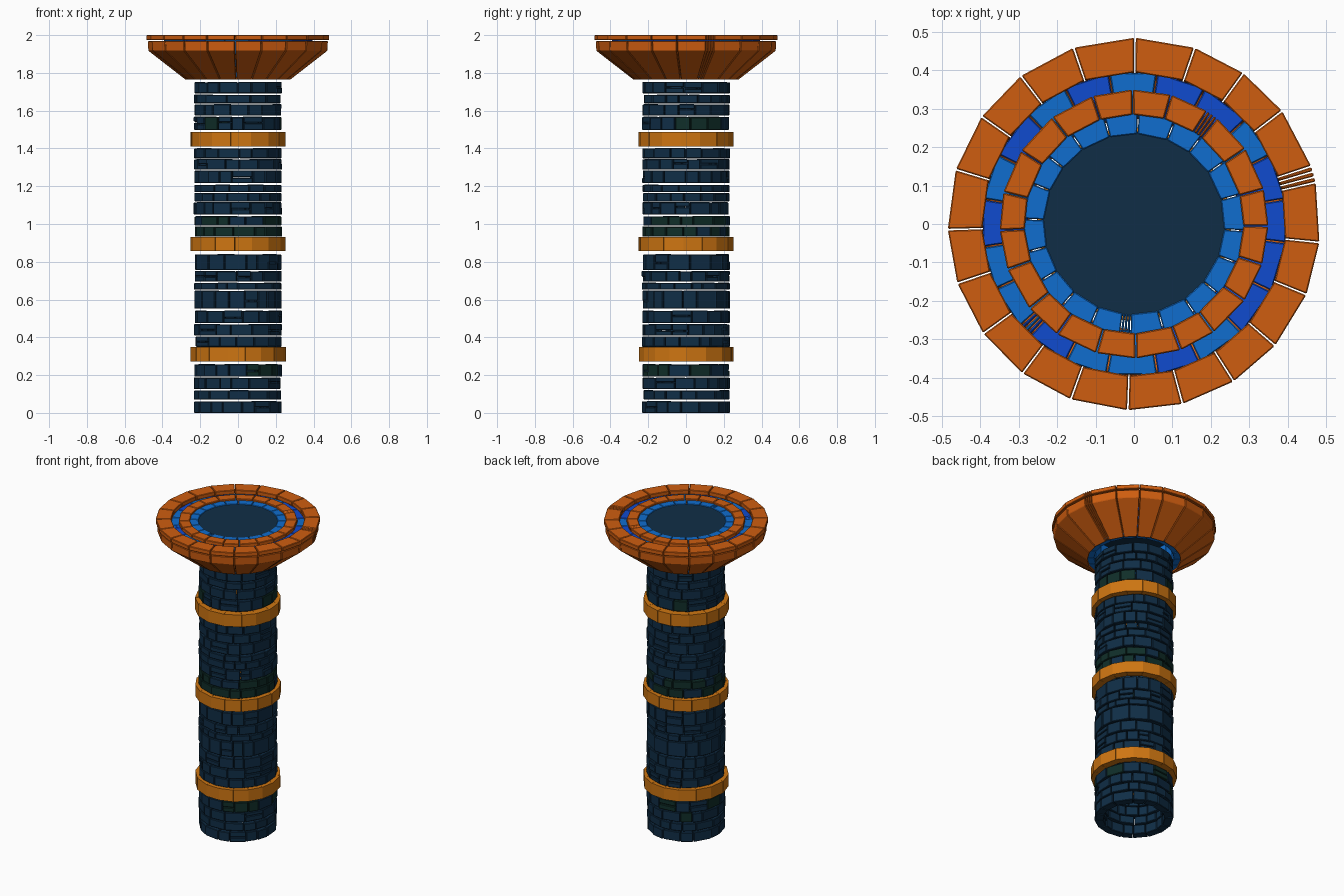
import bpy, bmesh, random
from math import cos, sin, radians

if "Cube" in bpy.data.objects:
    bpy.data.objects.remove(bpy.data.objects["Cube"])

random.seed(7)


def mat(name, rgb):
    m = bpy.data.materials.new(name)
    m.diffuse_color = (*rgb, 1)
    m.use_nodes = True
    m.node_tree.nodes["Principled BSDF"].inputs["Base Color"].default_value = m.diffuse_color
    return m


NAVY = mat("navy stone", (0.005, 0.027, 0.062))
GREEN = mat("mossy stone", (0.005, 0.027, 0.022))
ORANGE = mat("burnt orange", (0.62, 0.11, 0.005))
AMBER = mat("amber", (0.62, 0.18, 0.006))
BLUE = mat("bright blue", (0.005, 0.155, 0.62))
ROYAL = mat("royal blue", (0.005, 0.07, 0.62))


def block(bm, profile, a0, a1, index=0, dr=0.0):
    """One straight-sided block: a (radius, z) profile spanning two angles."""
    ends = [[bm.verts.new(((r + dr) * cos(a), (r + dr) * sin(a), z)) for r, z in profile]
            for a in (radians(a0), radians(a1))]
    n = len(profile)
    faces = [bm.faces.new(ends[0]), bm.faces.new(ends[1][::-1])]
    for i in range(n):
        j = (i + 1) % n
        faces.append(bm.faces.new((ends[0][j], ends[0][i], ends[1][i], ends[1][j])))
    for f in faces:
        f.material_index = index


def spans(n, start, jitter, gap, slivers=0):
    """Angle pairs for n uneven blocks, closed by a few thin slivers."""
    thin = 1.7
    w = [1 + random.uniform(-jitter, jitter) for _ in range(n)]
    k = (360 - thin * slivers) / sum(w)
    a = start
    for d in [x * k for x in w] + [thin] * slivers:
        yield a + gap / 2, a + d - gap / 2
        a += d


def finish(name, bm, mats, bevel=0.0):
    bmesh.ops.recalc_face_normals(bm, faces=bm.faces)
    me = bpy.data.meshes.new(name)
    bm.to_mesh(me)
    bm.free()
    for m in mats:
        me.materials.append(m)
    ob = bpy.data.objects.new(name, me)
    bpy.context.collection.objects.link(ob)
    if bevel:
        b = ob.modifiers.new("bevel", 'BEVEL')
        b.width = bevel
        b.segments = 1
        b.limit_method = 'ANGLE'
    return ob


def rect(r0, r1, z0, z1):
    return [(r0, z0), (r1, z0), (r1, z1), (r0, z1)]


# Shaft: brick courses as (bottom, top, share of mossy bricks)
courses = [
    (0.0, 0.062, 0), (0.070, 0.120, 0), (0.127, 0.188, .1), (0.192, 0.258, .4),
    (0.350, 0.405, 0), (0.409, 0.470, 0), (0.475, 0.542, 0), (0.552, 0.648, 0),
    (0.652, 0.690, 0), (0.695, 0.752, 0), (0.756, 0.840, 0),
    (0.933, 0.988, .6), (0.992, 1.042, .7), (1.050, 1.116, 0), (1.120, 1.165, 0),
    (1.169, 1.208, 0), (1.216, 1.284, 0), (1.288, 1.344, 0), (1.348, 1.402, 0),
    (1.498, 1.568, .5), (1.574, 1.634, 0), (1.639, 1.685, 0), (1.692, 1.752, 0)]
bm = bmesh.new()
for z0, z1, moss in courses:
    for a0, a1 in spans(16, random.uniform(0, 360), .35, .9):
        idx = 1 if random.random() < moss else 0
        dr = random.uniform(-.003, .003)
        if z1 - z0 > .055 and random.random() < .2:      # split into two thin bricks
            zm = z0 + (z1 - z0) * random.uniform(.4, .6)
            block(bm, rect(.18, .232, z0, zm - .002), a0, a1, idx, dr)
            block(bm, rect(.18, .232, zm + .002, z1), a0, a1, idx, -dr)
        else:
            block(bm, rect(.18, .232, z0, z1 - random.uniform(0, .003)), a0, a1, idx, dr)
finish("shaft_bricks", bm, [NAVY, GREEN], .003)

# Three amber bands around the shaft
for i, (z0, z1) in enumerate([(.272, .348), (.857, .931), (1.409, 1.487)]):
    bm = bmesh.new()
    for a0, a1 in spans(16, 20 * i, .12, .3):
        block(bm, rect(.205, .253, z0, z1), a0, a1)
    finish("band_%d" % (i + 1), bm, [AMBER])

# Flared capital blocks
bm = bmesh.new()
flare = [(.275, 1.762), (.475, 1.917), (.478, 1.968), (.395, 1.968), (.385, 1.90), (.275, 1.80)]
lip = rect(.395, .485, 1.973, 2.0)
for a0, a1 in spans(20, 18, .08, .5, 3):
    block(bm, flare, a0, a1)
    block(bm, lip, a0, a1)
finish("capital_flare", bm, [ORANGE], .005)

# Concentric rings on the top
def top_ring(name, profile, start, mats, bevel, n=20, alt=0.0):
    bm = bmesh.new()
    for a0, a1 in spans(n, start, .1, .5, 3):
        block(bm, profile, a0, a1, 1 if random.random() < alt else 0)
    finish(name, bm, mats, bevel)


top_ring("outer_blue_ring", [(.28, 1.81), (.385, 1.905), (.398, 1.975), (.34, 1.975), (.28, 1.90)],
         227, [BLUE, ROYAL], .003, 20, .45)
top_ring("inner_orange_ring", rect(.285, .35, 1.90, 1.995), 57, [ORANGE], .005)
top_ring("inner_blue_ring", rect(.235, .29, 1.775, 1.985), 268, [BLUE], .003)

# Dark plug filling the middle of the top
bm = bmesh.new()
bmesh.ops.create_cone(bm, cap_ends=True, segments=32, radius1=.242, radius2=.242, depth=.03)
bmesh.ops.translate(bm, verts=bm.verts, vec=(0, 0, 1.967))
finish("top_disc", bm, [NAVY])
